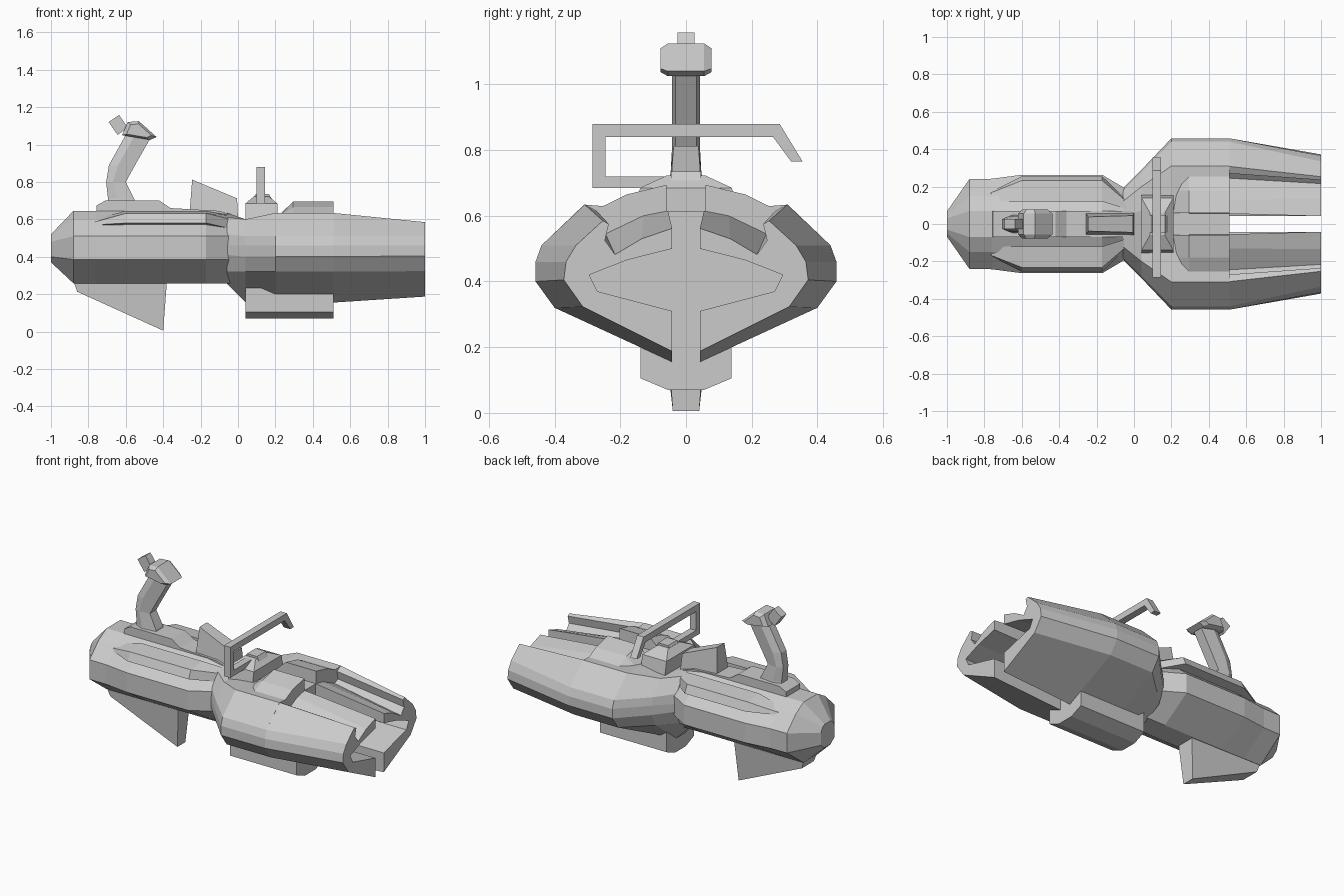
import bpy, bmesh
from math import cos, sin, radians


def make(name, rings, cap=True):
    """Skin a list of equal-length closed rings into a flat-shaded object."""
    bm = bmesh.new()
    rows = [[bm.verts.new(p) for p in r] for r in rings]
    n = len(rows[0])
    for a, b in zip(rows, rows[1:]):
        for i in range(n):
            j = (i + 1) % n
            bm.faces.new((a[i], a[j], b[j], b[i]))
    if cap:
        bm.faces.new(rows[0])
        bm.faces.new(rows[-1])
    bmesh.ops.recalc_face_normals(bm, faces=bm.faces[:])
    me = bpy.data.meshes.new(name)
    bm.to_mesh(me)
    bm.free()
    ob = bpy.data.objects.new(name, me)
    bpy.context.collection.objects.link(ob)
    return ob


def mirror_y(ob):
    m = ob.modifiers.new("mirror", 'MIRROR')
    m.use_axis = (False, True, False)
    return ob


def loft_x(name, sections, symmetric=False):
    """sections: (x, [(y, z), ...]); symmetric closes half sections over y."""
    rings = []
    for x, half in sections:
        pts = list(half)
        if symmetric:
            pts += [(-y, z) for y, z in reversed(half)]
        rings.append([(x, y, z) for y, z in pts])
    return make(name, rings)


def slab_xz(name, pts, w):
    """Side profile extruded over y; w is one half width or one per point."""
    ws = w if isinstance(w, list) else [w] * len(pts)
    return make(name, [[(x, s * h, z) for (x, z), h in zip(pts, ws)] for s in (-1, 1)])


# Rear hull with faceted tail
def rear(w, lo, hi):
    return [(.07, lo), (w, .385), (w, .51), (w * .62, hi - .045), (.07, hi)]

loft_x("rear_hull", [
    (-1, [(.03, .37), (.068, .40), (.068, .48), (.05, .51), (.03, .52)]),
    (-.88, rear(.24, .258, .645)),
    (-.76, rear(.242, .258, .645)),
    (-.6, rear(.263, .258, .645)),
    (-.17, rear(.263, .258, .645)),
    (-.03, rear(.18, .258, .62))], True)

# Raised side panels on the rear hull
mirror_y(loft_x("side_panel", [
    (-.77, [(.12, .56), (.17, .57), (.165, .585), (.12, .60)]),
    (-.6, [(.12, .56), (.255, .58), (.232, .632), (.12, .645)]),
    (-.17, [(.12, .56), (.255, .58), (.232, .632), (.12, .645)]),
    (-.04, [(.08, .54), (.13, .55), (.12, .60), (.08, .62)])]))

# Middle hull flaring from the neck
wide = [(.04, .155), (.40, .32), (.458, .40), (.458, .46), (.44, .51), (.31, .634), (.07, .615)]
loft_x("middle_hull", [
    (-.06, [(.04, .258), (.15, .32), (.19, .41), (.19, .46), (.18, .52), (.12, .61), (.05, .635)]),
    (.04, [(.04, .158), (.25, .32), (.29, .40), (.29, .46), (.28, .51), (.20, .60), (.07, .60)]),
    (.20, wide), (.51, wide)], True)

# Front prongs: hollow shells with a grooved top
prong_back = [(.042, .155), (.40, .32), (.458, .40), (.458, .46), (.44, .51), (.308, .634),
              (.27, .613), (.28, .56), (.245, .545), (.13, .60), (.055, .615),
              (.055, .50), (.18, .465), (.295, .42), (.27, .37), (.042, .31)]
prong_tip = [(.042, .187), (.314, .323), (.372, .405), (.365, .46), (.335, .51), (.253, .585),
             (.235, .575), (.247, .525), (.216, .482), (.135, .53), (.042, .562),
             (.042, .50), (.18, .465), (.295, .42), (.27, .37), (.042, .31)]
mirror_y(loft_x("front_prong", [(.51, prong_back), (1, prong_tip)]))

# Raised blocks on top of the middle hull
high = [(.055, .54), (.27, .54), (.268, .622), (.18, .665), (.06, .694)]
low = [(.055, .54), (.25, .54), (.25, .58), (.18, .60), (.06, .61)]
mirror_y(loft_x("top_block", [(.205, low), (.295, high), (.51, high)]))

# Belly box
belly = [(.055, .07), (.138, .105), (.138, .25), (.08, .25)]
loft_x("belly_box", [(.04, belly), (.51, belly)], True)

# Keel fin
slab_xz("keel_fin", [(-.88, .27), (-.86, .213), (-.40, .005), (-.38, .27)], [.07, .06, .04, .06])

# Seat and the front fin
slab_xz("seat", [(-.76, .62), (-.755, .675), (-.71, .70), (-.42, .70), (-.36, .66),
                 (-.10, .645), (-.02, .62)], .07)
slab_xz("front_fin", [(-.26, .62), (-.245, .812), (-.005, .712), (.0, .60)], [.06, .038, .045, .06])

# Steering hub
hub = [(.04, .17, .52), (.04, .14, .685), (.085, .06, .722)]
make("steering_hub", [[(x, -w, z), (.25 - x, -w, z), (.25 - x, w, z), (x, w, z)]
                      for x, w, z in hub])
slab_xz("steering_cap", [(.06, .68), (.095, .735), (.165, .735), (.20, .68)], .045)

# Handlebar bent over one side
bar = [(-.285, .88), (.285, .88), (.355, .765), (.32, .765), (.265, .84), (-.245, .84),
       (-.245, .72), (.0, .72), (.0, .685), (-.285, .685)]
loft_x("handlebar", [(.10, bar), (.145, bar)])

# Curved stalk at the back: hexagonal sections along the bend
stalk = []
for (xb, zb), (xf, zf), w in [((-.70, .66), (-.54, .66), .055), ((-.695, .71), (-.555, .71), .048),
                              ((-.705, .80), (-.60, .80), .043), ((-.69, .89), (-.55, .89), .043),
                              ((-.59, 1.07), (-.47, 1.03), .043)]:
    def at(t, y):
        return (xb + (xf - xb) * t, y, zb + (zf - zb) * t)
    stalk.append([at(0, -w * .6), at(.35, -w), at(1, -w * .75),
                  at(1, w * .75), at(.35, w), at(0, w * .6)])
make("stalk", stalk)

# Stalk head: chamfered wedge
head = [(-.62, 1.05), (-.59, 1.12), (-.53, 1.125), (-.435, 1.04), (-.47, 1.025)]
mid = (-.535, 1.07)
rings = []
for y, s in [(-.078, .72), (-.055, 1), (.055, 1), (.078, .72)]:
    rings.append([(mid[0] + (x - mid[0]) * s, y, mid[1] + (z - mid[1]) * s) for x, z in head])
make("stalk_head", rings)

# Small tilted block behind the head
a = radians(35)
knob = []
for u, v in [(-.033, -.026), (.05, -.026), (.05, .026), (-.033, .026)]:
    knob.append((-.645 + v * cos(a) * 1.3 + u * sin(a), 1.112 + v * sin(a) * 1.3 - u * cos(a)))
slab_xz("head_knob", knob, .026)
